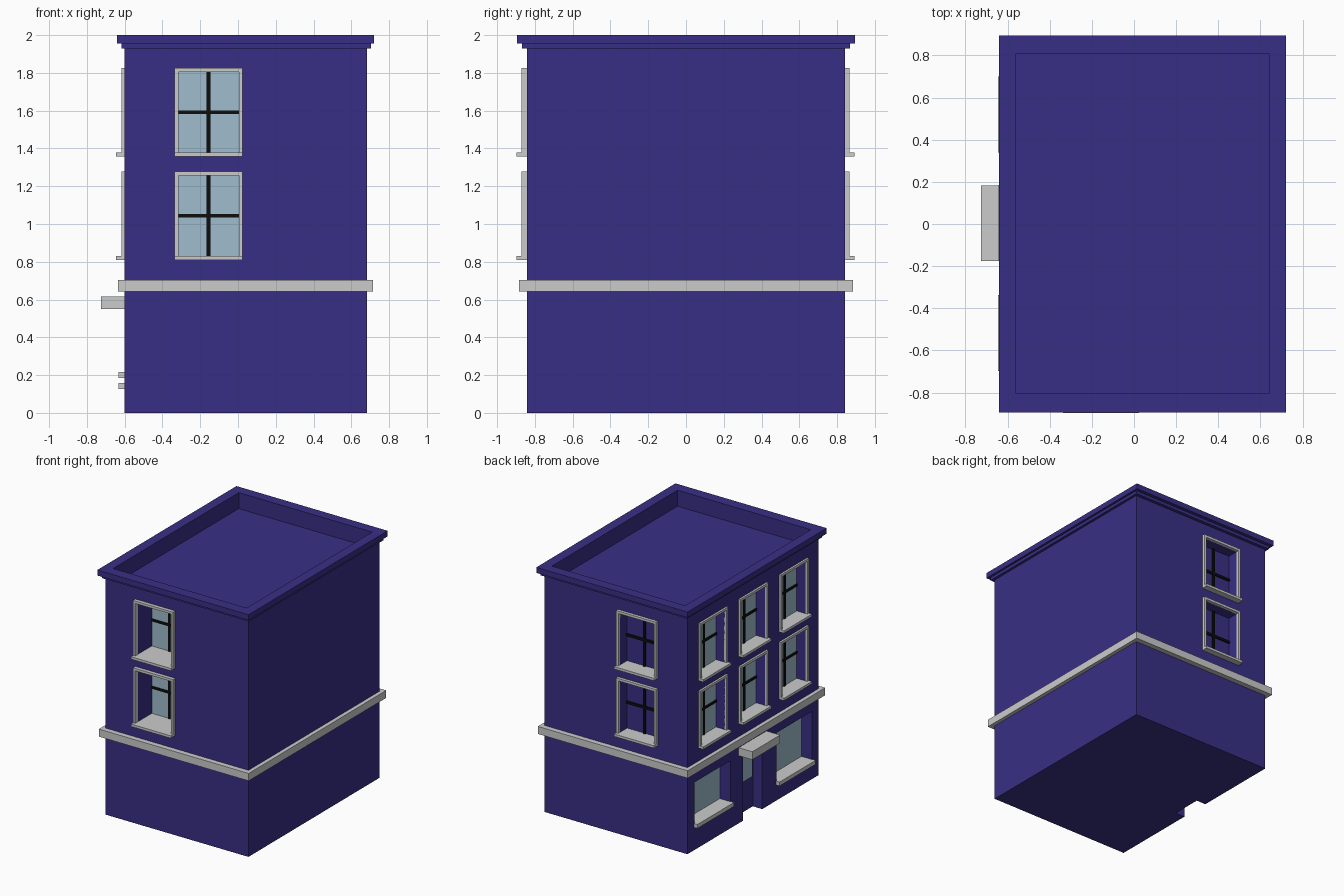
import bpy

cube = bpy.data.objects.get("Cube")
if cube:
    bpy.data.objects.remove(cube, do_unlink=True)


def material(name, r, g, b):
    m = bpy.data.materials.new(name)
    m.use_nodes = True
    m.diffuse_color = (r, g, b, 1)
    m.node_tree.nodes["Principled BSDF"].inputs["Base Color"].default_value = (r, g, b, 1)
    return m


WALL = material("indigo_wall", 0.04, 0.028, 0.235)
TRIM = material("pale_grey_trim", 0.6, 0.6, 0.6)
GLASS = material("blue_glass", 0.35, 0.51, 0.61)
BLACK = material("black_bar", 0.004, 0.004, 0.004)

# Wall planes of the body
X0, X1, Y = -0.602, 0.683, 0.841
CUTS = ([], [])


def add_box(verts, faces, lo, hi):
    n = len(verts)
    verts += [(x, y, z) for x in (lo[0], hi[0]) for y in (lo[1], hi[1]) for z in (lo[2], hi[2])]
    for q in ((0, 1, 3, 2), (4, 6, 7, 5), (0, 4, 5, 1), (2, 3, 7, 6), (0, 2, 6, 4), (1, 5, 7, 3)):
        faces.append([n + i for i in q])


def make(name, boxes, mat):
    verts, faces = [], []
    for lo, hi in boxes:
        add_box(verts, faces, lo, hi)
    mesh = bpy.data.meshes.new(name)
    mesh.from_pydata(verts, [], faces)
    mesh.materials.append(mat)
    ob = bpy.data.objects.new(name, mesh)
    bpy.context.scene.collection.objects.link(ob)
    return ob


def on_wall(wall, u0, u1, d0, d1, z0, z1):
    """Box given along a wall (u), outward from it (d) and in height (z)."""
    if wall == "right":
        return (X0 - d1, u0, z0), (X0 - d0, u1, z1)
    if wall == "front":
        return (u0, -Y - d1, z0), (u1, -Y - d0, z1)
    return (u0, Y + d0, z0), (u1, Y + d1, z1)


def cut(wall, *size):
    add_box(*CUTS, *on_wall(wall, *size))


def window(wall, name, u, z0, depth, frame, sill, glazed=True):
    """Recessed sash window with surround, deep sill and cross bars."""
    w, h, t = 0.18, 0.467, 0.02
    a, b, z1 = u - w, u + w, z0 + h
    mid = (z0 + z1) / 2
    B = lambda *s: on_wall(wall, *s)
    cut(wall, a + t, b - t, -depth, 0.01, z0 + 0.004, z1 - t)
    make(name + "_surround", [B(a, a + t, -0.01, frame, z0, z1),
                              B(b - t, b, -0.01, frame, z0, z1),
                              B(a + t, b - t, -0.01, frame, z1 - t, z1)], TRIM)
    make(name + "_sill", [B(a, b, -depth, sill, z0, z0 + t)], TRIM)
    if glazed:
        make(name + "_glass", [B(a + t, b - t, -depth - 0.002, 0.005 - depth, z0 + t, z1 - t)], GLASS)
    make(name + "_bars", [B(u - 0.01, u + 0.01, -depth, 0.013 - depth, z0 + t, z1 - t),
                          B(a + t, b - t, -depth, 0.012 - depth, mid - 0.01, mid + 0.01)], BLACK)


# Upper windows on two storeys
for level, z in (("lower", 0.81), ("upper", 1.358)):
    window("front", f"front_{level}_window", -0.156, z, 0.19, 0.029, 0.057)
    window("back", f"back_{level}_window", -0.156, z, 0.09, 0.024, 0.05, glazed=False)
    for i, u in enumerate((-0.517, 0.004, 0.52)):
        window("right", f"right_{level}_window_{i + 1}", u, z, 0.085, 0.016, 0.044)

# Shop windows
for name, a, b, z in (("back_shop", 0.29, 0.75, 0.185), ("front_shop", -0.76, -0.305, 0.127)):
    cut("right", a, b, -0.1, 0.01, z + 0.004, 0.55)
    make(name + "_glass", [on_wall("right", a, b, -0.102, -0.095, z, 0.55)], GLASS)
    make(name + "_sill", [on_wall("right", a - 0.005, b + 0.005, -0.1, 0.03, z, z + 0.032)], TRIM)

# Entrance
cut("right", -0.12, 0.13, -0.085, 0.01, -0.1, 0.56)
make("door_glass", [on_wall("right", -0.11, 0.12, -0.087, -0.079, 0.25, 0.53)], GLASS)
make("door_canopy", [on_wall("right", -0.175, 0.183, -0.01, 0.123, 0.55, 0.615)], TRIM)

# String course around the building
make("string_course", [((X0 - 0.032, -0.884, 0.643), (X1 + 0.032, 0.884, 0.704))], TRIM)
# Keep the band outside the wall faces
band = bpy.data.objects["string_course"]

# Body, cornice and sunken roof
body = make("building_body", [((X0, -Y, 0), (X1, Y, 1.93))], WALL)
lower = make("lower_cornice", [((X0 - 0.016, -0.867, 1.93), (X1 + 0.021, 0.867, 1.955))], WALL)
upper = make("upper_cornice", [((X0 - 0.038, -0.894, 1.955), (X1 + 0.038, 0.894, 2.0))], WALL)
add_box(*CUTS, (-0.56, -0.805, 1.87), (0.64, 0.81, 2.1))


def carve(ob, cutter):
    mod = ob.modifiers.new("openings", "BOOLEAN")
    mod.operation = "DIFFERENCE"
    mod.solver = "EXACT"
    mod.object = cutter
    bpy.context.view_layer.update()
    graph = bpy.context.evaluated_depsgraph_get()
    mesh = bpy.data.meshes.new_from_object(ob.evaluated_get(graph))
    ob.modifiers.clear()
    ob.data = mesh


cut_mesh = bpy.data.meshes.new("opening_cutter")
cut_mesh.from_pydata(CUTS[0], [], CUTS[1])
cut_mesh.materials.append(WALL)
cutter = bpy.data.objects.new("opening_cutter", cut_mesh)
bpy.context.scene.collection.objects.link(cutter)
cutter.hide_render = True
for ob in (body, lower, upper):
    carve(ob, cutter)

# Hollow the band so that only its ring remains
core = make("band_cutter", [((X0 + 0.01, -Y + 0.01, 0.5), (X1 - 0.01, Y - 0.01, 0.8))], TRIM)
core.hide_render = True
carve(band, core)
for ob in (cutter, core):
    bpy.data.objects.remove(ob, do_unlink=True)
